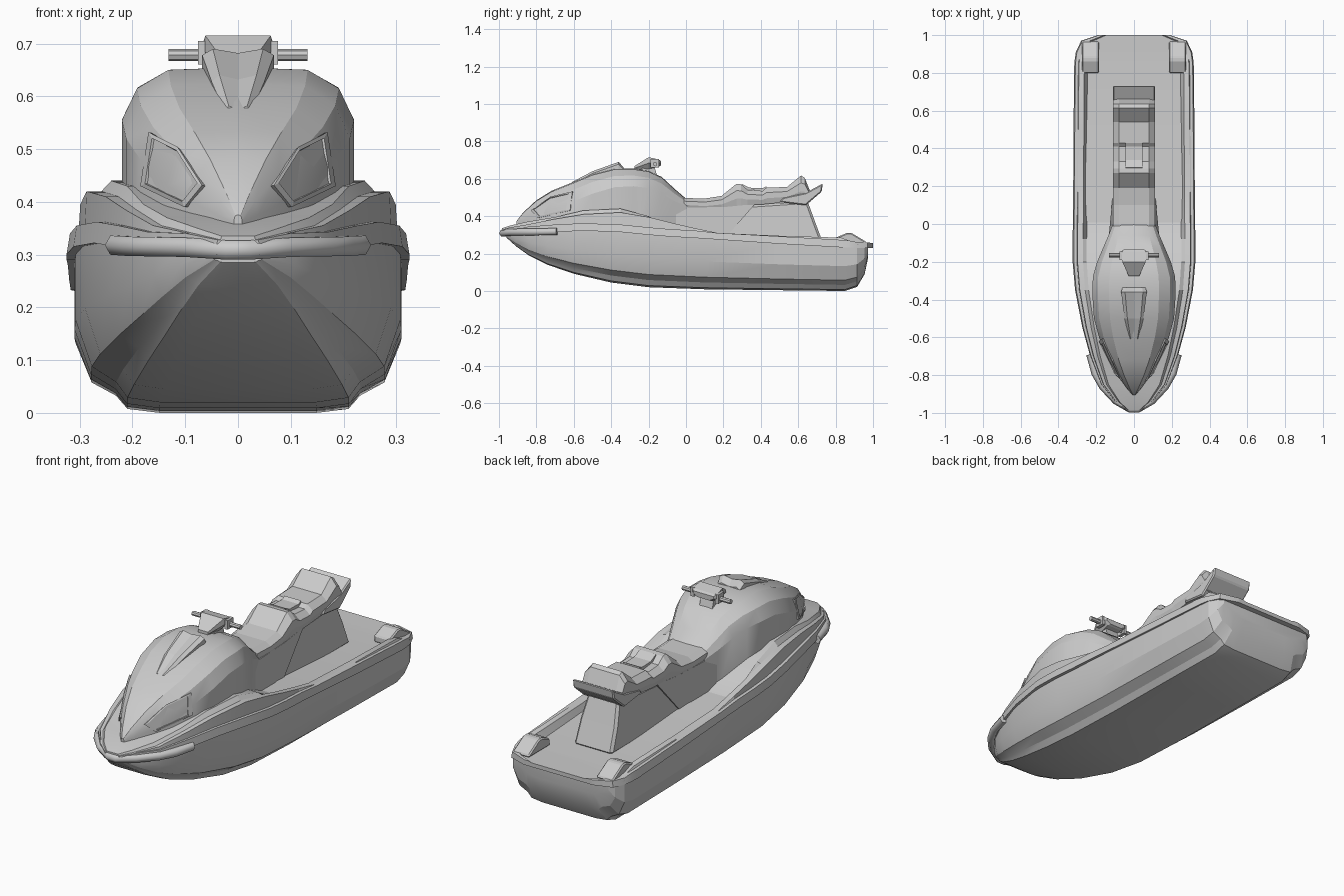
import bpy, bmesh, math
from mathutils import Vector
from mathutils.bvhtree import BVHTree

if "Cube" in bpy.data.objects:
    bpy.data.objects.remove(bpy.data.objects["Cube"])


def finish(name, bm, smooth=None):
    bmesh.ops.remove_doubles(bm, verts=bm.verts, dist=0.0005)
    bmesh.ops.recalc_face_normals(bm, faces=bm.faces)
    me = bpy.data.meshes.new(name)
    bm.to_mesh(me)
    bm.free()
    ob = bpy.data.objects.new(name, me)
    bpy.context.collection.objects.link(ob)
    if smooth:
        bpy.ops.object.select_all(action='DESELECT')
        ob.select_set(True)
        bpy.context.view_layer.objects.active = ob
        bpy.ops.object.shade_smooth_by_angle(angle=math.radians(smooth))
    return ob


def loft(name, stations, section, smooth=None):
    """Skin mirrored half sections; each half runs bottom centre -> out -> top centre."""
    bm = bmesh.new()
    rings = []
    for st in stations:
        half = section(*st[1:])
        full = half + [(-x, z) for x, z in reversed(half) if x > 1e-6]
        rings.append([bm.verts.new((x, st[0], z)) for x, z in full])
    n = len(rings[0])
    for a, b in zip(rings, rings[1:]):
        for i in range(n):
            bm.faces.new((a[i], a[(i + 1) % n], b[(i + 1) % n], b[i]))
    bm.faces.new(rings[0])
    bm.faces.new(rings[-1])
    return finish(name, bm, smooth)


def prism(name, profile, x0, x1, bevel=0):
    """Extrude a (y, z, inset) side profile from x0 to x1."""
    bm = bmesh.new()
    pts = [p if len(p) == 3 else (*p, 0) for p in profile]
    a = [bm.verts.new((x0 + i, y, z)) for y, z, i in pts]
    b = [bm.verts.new((x1 - i, y, z)) for y, z, i in pts]
    bm.faces.new(a)
    bm.faces.new(b)
    for i in range(len(a)):
        j = (i + 1) % len(a)
        bm.faces.new((a[i], a[j], b[j], b[i]))
    ob = finish(name, bm)
    if bevel:
        m = ob.modifiers.new("bevel", 'BEVEL')
        m.width, m.segments = bevel, 1
    return ob


# Hull: flat bottom, chine and near-vertical sides
def hull_section(hw, zb, zt):
    shape = [(0, 0), (.48, 0), (.68, .03), (.75, .13), (.9, .23), (1, .53), (1, 1), (0, 1)]
    return [(hw * u, zb + (zt - zb) * v) for u, v in shape]


loft("hull", [
    (-.96, .05, .285, .31), (-.91, .11, .24, .315), (-.84, .16, .19, .32),
    (-.74, .205, .14, .33), (-.6, .25, .092, .335), (-.4, .29, .045, .335),
    (-.2, .308, .02, .315), (.1, .31, .009, .29), (.5, .31, .004, .265),
    (.85, .308, 0, .25), (.915, .303, .022, .25), (.955, .28, .09, .25),
    (.972, .255, .17, .25)], hull_section, 20)


# Deck: rub band, raised rails and sunken footwells
def deck_section(hw, zl, zc, zf):
    zr = min(zl + .04, zc)
    return [(0, zl), (.95 * hw, zl), (hw, zl), (.98 * hw, zr), (.93 * hw, zr),
            (.92 * hw, zc), (.83 * hw, zc), (.77 * hw, zf), (0, zf)]


loft("deck", [
    (-.985, .04, .3, .328, .335), (-.94, .1, .3, .34, .35), (-.85, .175, .303, .355, .37),
    (-.7, .232, .315, .385, .395), (-.55, .273, .322, .41, .43), (-.35, .312, .315, .42, .44),
    (-.2, .325, .30, .395, .40), (-.08, .325, .29, .365, .335), (.05, .323, .283, .335, .28),
    (.17, .322, .275, .31, .262), (.5, .32, .252, .295, .256), (.83, .317, .233, .285, .25),
    (.87, .314, .232, .27, .25), (.91, .308, .231, .262, .25), (.97, .28, .23, .26, .25),
    (1.0, .19, .23, .255, .25)], deck_section, 20)

# Wrap-around bow bumper
cu = bpy.data.curves.new("bow_bumper", 'CURVE')
cu.dimensions = '3D'
cu.bevel_depth, cu.bevel_resolution, cu.use_fill_caps = .021, 1, True
half = [(.232, -.69, .318), (.205, -.79, .316), (.165, -.86, .315), (.095, -.935, .314), (.02, -.979, .309)]
path = half + [(-x, y, z) for x, y, z in reversed(half)]
sp = cu.splines.new('POLY')
sp.points.add(len(path) - 1)
for p, co in zip(sp.points, path):
    p.co = (*co, 1)
bumper = bpy.data.objects.new("bow_bumper", cu)
bpy.context.collection.objects.link(bumper)
bpy.ops.object.select_all(action='DESELECT')
bumper.select_set(True)
bpy.context.view_layer.objects.active = bumper
bpy.ops.object.convert(target='MESH')


# Hood
def hood_section(hw, zt, zm):
    return [(0, .28), (hw, .28), (hw, zm), (.87 * hw, zm + .6 * (zt - zm)),
            (.6 * hw, zt - .05 * (zt - zm)), (0, zt)]


hood = loft("hood", [
    (-.905, .008, .375, .36), (-.87, .038, .42, .375), (-.8, .088, .485, .40),
    (-.72, .135, .535, .43), (-.6, .185, .583, .48), (-.5, .212, .625, .52),
    (-.38, .22, .655, .555), (-.28, .218, .655, .56), (-.2, .195, .642, .55),
    (-.13, .165, .61, .52), (-.06, .135, .545, .48), (.01, .108, .485, .45)], hood_section, 22)

# Raised scoop on the hood
loft("hood_scoop", [
    (-.61, .025, .56, .582), (-.5, .05, .6, .64), (-.36, .068, .64, .69), (-.335, .06, .64, .662)],
    lambda hw, zb, zt: [(0, zb), (hw, zb), (hw, zt - .012), (.7 * hw, zt), (0, zt - .008)])

# Headlights: outlines projected onto the hood
hb = bmesh.new()
hb.from_mesh(hood.data)
tree = BVHTree.FromBMesh(hb)
lamp = [(.163, .53), (.178, .43), (.095, .39), (.062, .43), (.11, .50)]
cx, cz = .122, .457
for side, label in ((1, "right"), (-1, "left")):
    bm = bmesh.new()
    rings = []
    for scale, lift in ((1, -.004), (1, .008), (.84, .008), (.84, .003)):
        ring = []
        for x, z in lamp:
            px, pz = cx + (x - cx) * scale, cz + (z - cz) * scale
            hit, nor, _, _ = tree.ray_cast(Vector((side * px, -2, pz)), Vector((0, 1, 0)))
            if hit is None:
                hit, nor, _, _ = tree.find_nearest(Vector((side * px, -.7, pz)))
            ring.append(bm.verts.new(hit + nor * lift))
        rings.append(ring)
    for a, b in zip(rings, rings[1:]):
        for i in range(5):
            j = (i + 1) % 5
            bm.faces.new((a[i], a[j], b[j], b[i]))
    bm.faces.new(rings[-1])
    finish(label + "_headlight", bm)
hb.free()

# Console and rear pedestal below the seat
prism("seat_console", [(-.13, .25, -.03), (-.13, .46, -.03), (0, .445), (.22, .45, .005),
                       (.37, .465, .01), (.18, .25)], -.11, .11)
prism("seat_pedestal", [(.1, .25), (.2, .45, .015), (.65, .48, .02), (.69, .37, .005), (.735, .25)],
      -.105, .105, .012)


# Two-step seat cushion
def seat_section(zb, zt, hw=.11):
    return [(0, zb), (.92 * hw, zb), (hw, zb + .35 * (zt - zb)), (hw, zt - .3 * (zt - zb)),
            (.72 * hw, zt), (0, zt)]


loft("seat", [
    (-.01, .44, .497), (.1, .432, .494), (.19, .438, .508), (.27, .45, .573), (.295, .455, .57),
    (.33, .46, .54), (.41, .462, .535), (.43, .465, .552), (.54, .475, .556),
    (.615, .487, .617), (.635, .49, .605), (.665, .475, .53)], seat_section)
prism("seat_centre_pad", [(.28, .55), (.3, .572), (.34, .552), (.41, .55), (.43, .56), (.43, .53)], -.045, .045)

# Rear grab handle
prism("grab_handle", [(.5, .475), (.64, .458), (.725, .53), (.732, .575), (.64, .525), (.52, .5)],
      -.112, .112, .006)

# Steering column, head and grips
prism("steering_column", [(-.24, .6), (-.235, .67), (-.17, .67), (-.15, .6)], -.035, .035)
loft("handlebar_head", [
    (-.275, .028, .645, .668), (-.2, .062, .652, .715), (-.145, .066, .665, .703), (-.135, .055, .67, .695)],
    lambda hw, zb, zt: [(0, zb), (.6 * hw, zb), (hw, zb + .5 * (zt - zb)), (hw, zt), (0, zt)])
for side, label in ((1, "right"), (-1, "left")):
    bm = bmesh.new()
    bmesh.ops.create_cone(bm, cap_ends=True, segments=8, radius1=.0115, radius2=.0115, depth=.08)
    for v in bm.verts:
        v.co = Vector((v.co.z + side * .092, v.co.x - .165, v.co.y + .678))
    finish(label + "_grip", bm)
    prism(label + "_grip_mount", [(-.19, .66), (-.19, .705), (-.145, .705), (-.145, .66)],
          *sorted((side * .058, side * .076)))
    # Stern corner blocks closing the rails
    prism(label + "_stern_block", [(.8, .25), (.8, .285), (.86, .31), (.885, .31), (.965, .262), (.965, .25)],
          *sorted((side * .185, side * .275)), bevel=.012)
